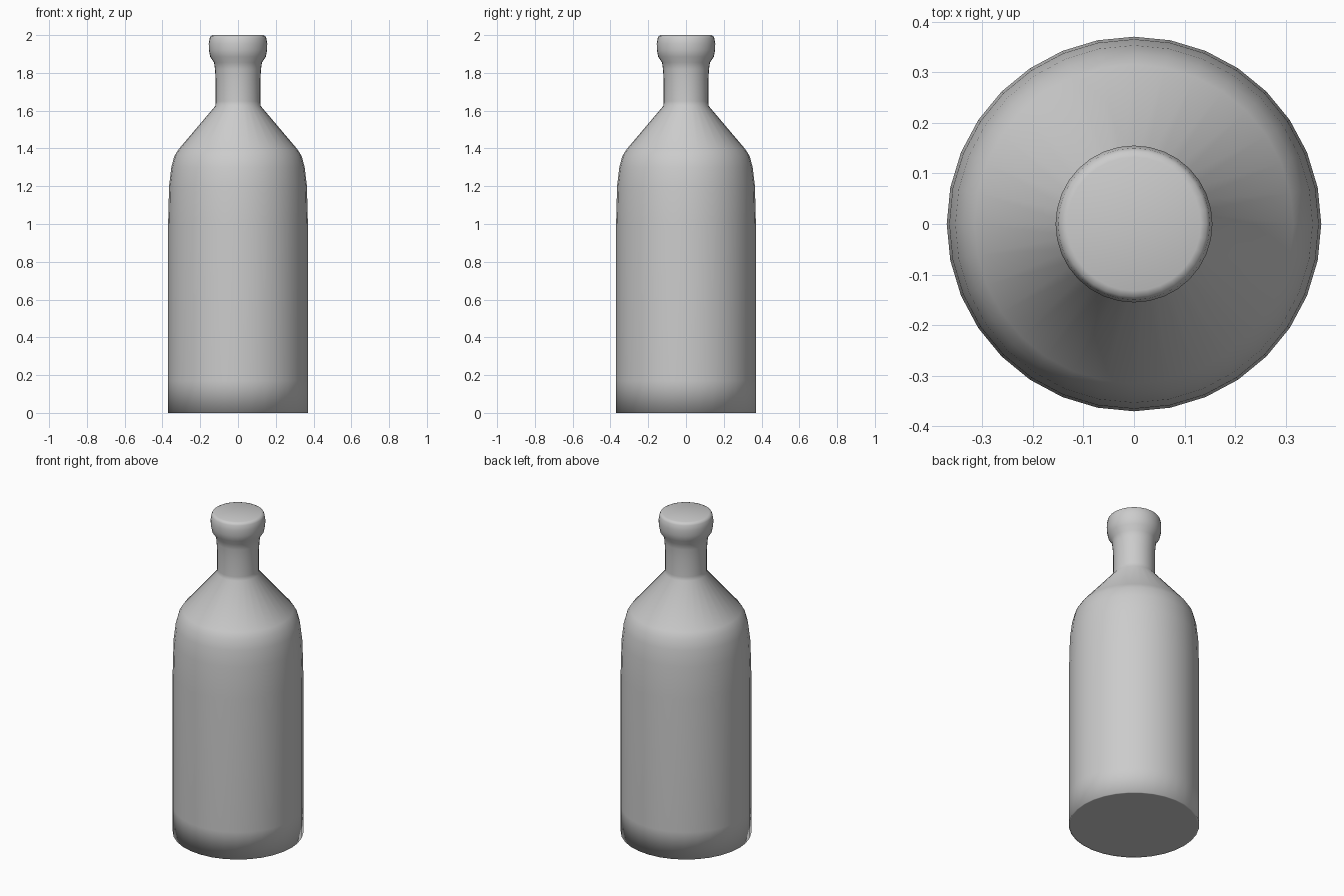
import bpy, bmesh
from math import cos, sin, tau

if "Cube" in bpy.data.objects:
    bpy.data.objects.remove(bpy.data.objects["Cube"])

SIDES = 32

# Silhouette from base to mouth: (radius, height)
profile = [
    (0.36, 0.0), (0.37, 0.0), (0.37, 0.17), (0.37, 1.0), (0.365, 1.2),
    (0.353, 1.30), (0.337, 1.36), (0.315, 1.395),   # shoulder
    (0.12, 1.625), (0.118, 1.65), (0.118, 1.76),    # neck
    (0.122, 1.82), (0.127, 1.855), (0.147, 1.885),  # flare under the lip
    (0.154, 1.92), (0.155, 1.955), (0.150, 1.985),
    (0.144, 1.995), (0.132, 2.0),                   # rounded lip
]

bm = bmesh.new()
rings = [[bm.verts.new((r * cos(tau * i / SIDES), r * sin(tau * i / SIDES), z))
          for i in range(SIDES)] for r, z in profile]

# Walls
for a, b in zip(rings, rings[1:]):
    for i in range(SIDES):
        j = (i + 1) % SIDES
        bm.faces.new((a[i], a[j], b[j], b[i]))

# Closed base and top
bm.faces.new(rings[0][::-1])
bm.faces.new(rings[-1])
for f in bm.faces:
    f.smooth = True

mesh = bpy.data.meshes.new("bottle")
bm.to_mesh(mesh)
bm.free()
bottle = bpy.data.objects.new("bottle", mesh)
bpy.context.collection.objects.link(bottle)
